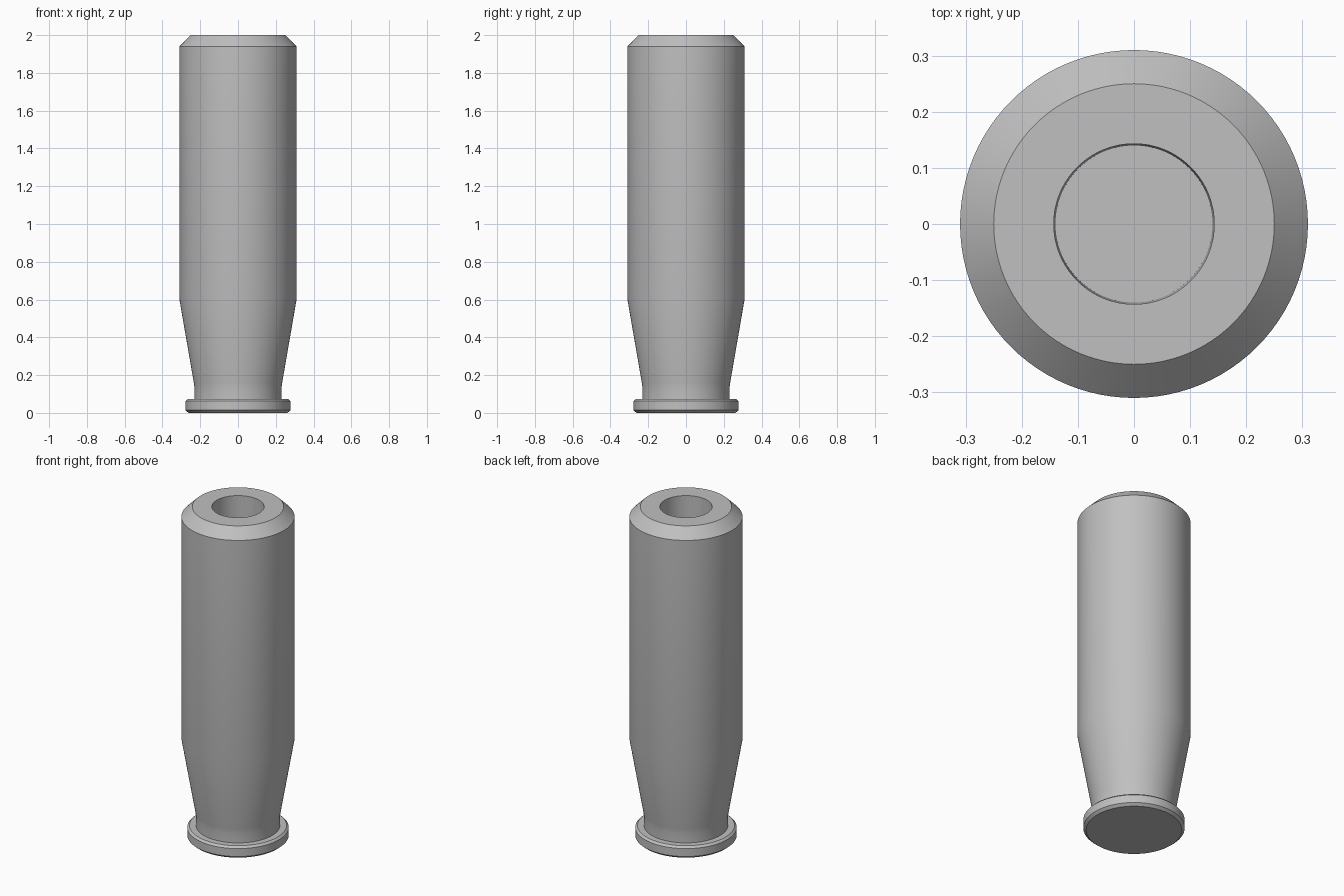
import bpy, bmesh, math

cube = bpy.data.objects.get("Cube")
if cube:
    bpy.data.objects.remove(cube, do_unlink=True)

SEGMENTS = 96

grey = bpy.data.materials.new("plain grey")
colour = (0.53, 0.53, 0.53, 1)
grey.use_nodes = True
grey.diffuse_color = colour
grey.node_tree.nodes["Principled BSDF"].inputs["Base Color"].default_value = colour


def lathe(name, profile):
    """Revolve (radius, height) points around z and cap both ends."""
    bm = bmesh.new()
    rings = []
    for radius, z in profile:
        rings.append([bm.verts.new((radius * math.cos(a), radius * math.sin(a), z))
                      for a in (math.tau * i / SEGMENTS for i in range(SEGMENTS))])
    for low, high in zip(rings, rings[1:]):
        for i in range(SEGMENTS):
            j = (i + 1) % SEGMENTS
            bm.faces.new((low[i], low[j], high[j], high[i]))
    bm.faces.new(rings[0][::-1])
    bm.faces.new(rings[-1])
    bmesh.ops.recalc_face_normals(bm, faces=bm.faces)
    mesh = bpy.data.meshes.new(name)
    bm.to_mesh(mesh)
    bm.free()
    mesh.materials.append(grey)
    obj = bpy.data.objects.new(name, mesh)
    bpy.context.collection.objects.link(obj)
    bpy.ops.object.select_all(action='DESELECT')
    obj.select_set(True)
    bpy.context.view_layer.objects.active = obj
    bpy.ops.object.shade_smooth_by_angle(angle=math.radians(20))
    return obj


foot_flange = [(0.262, 0), (0.278, 0.014), (0.278, 0.062), (0.266, 0.074)]
neck = [(0.23, 0.074), (0.23, 0.13), (0.234, 0.16)]
barrel = [(0.31, 0.6), (0.31, 1.94), (0.25, 2)]
# Slightly tapered blind bore
bore = [(0.143, 2), (0.14, 1.0)]

lathe("bored_handle", foot_flange + neck + barrel + bore)
